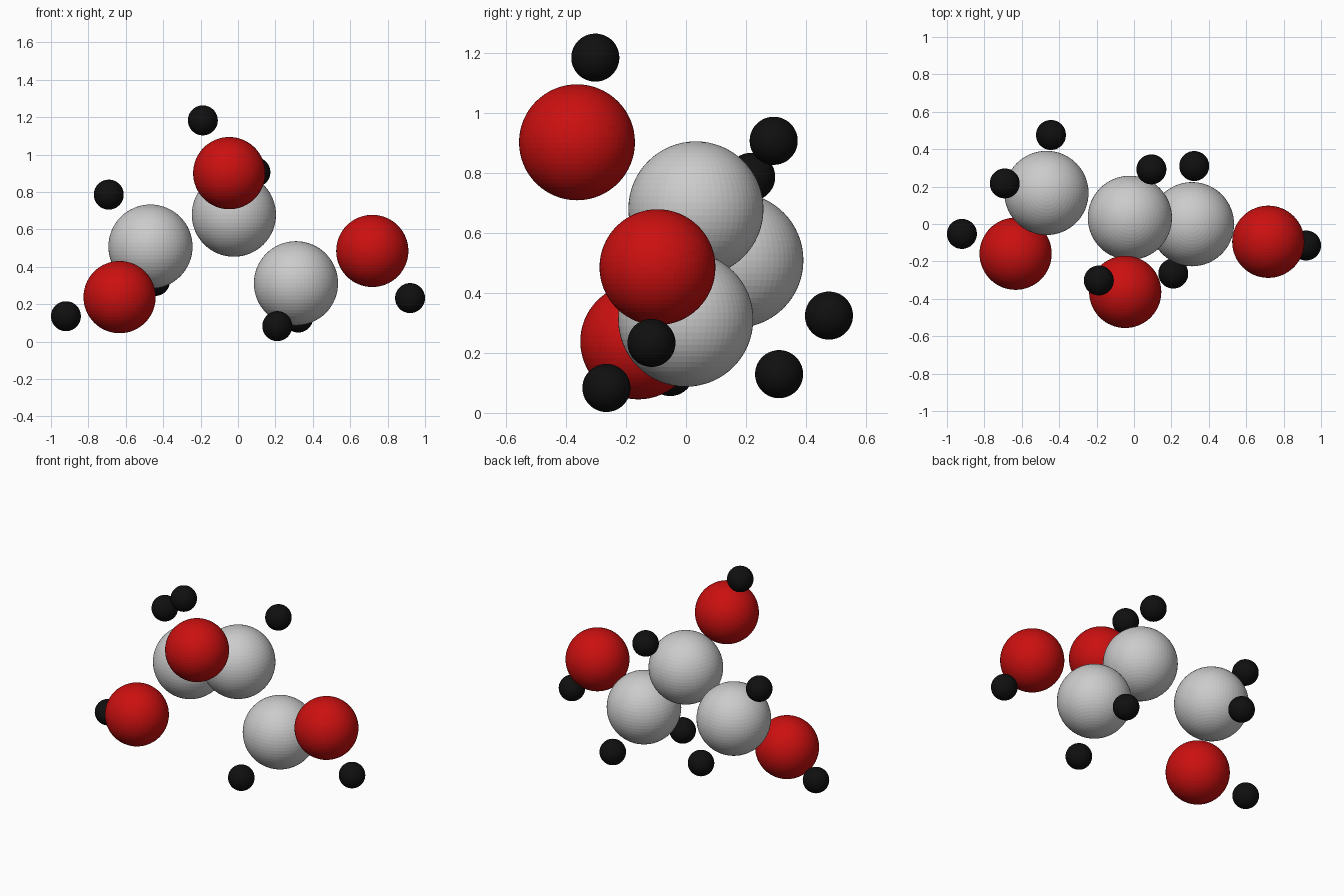
import bpy


def material(name, color):
    mat = bpy.data.materials.new(name)
    mat.diffuse_color = color
    return mat


red = material("red", (0.6, 0.005, 0.005, 1))
black = material("black", (0.005, 0.005, 0.005, 1))


def atoms(name, radius, mat, centres):
    """Add one finely faceted ball per centre."""
    for i, centre in enumerate(centres, 1):
        bpy.ops.mesh.primitive_uv_sphere_add(
            segments=64, ring_count=32, radius=radius, location=centre)
        ob = bpy.context.object
        ob.name = f"{name}_{i}"
        if mat:
            ob.data.materials.append(mat)


# Large grey balls: the three-atom backbone
atoms("carbon", 0.225, None, [
    (-0.468, 0.166, 0.508),
    (-0.022, 0.033, 0.679),
    (0.310, -0.001, 0.312),
])

# Medium red balls: one beside each backbone atom
atoms("oxygen", 0.193, red, [
    (-0.633, -0.159, 0.238),
    (-0.047, -0.363, 0.901),
    (0.718, -0.095, 0.485),
])

# Small black balls around the outside
atoms("hydrogen", 0.08, black, [
    (-0.691, 0.217, 0.786),
    (-0.920, -0.053, 0.136),
    (-0.188, -0.302, 1.183),
    (0.093, 0.292, 0.906),
    (-0.444, 0.476, 0.324),
    (0.322, 0.310, 0.129),
    (0.210, -0.265, 0.083),
    (0.920, -0.115, 0.233),
])
